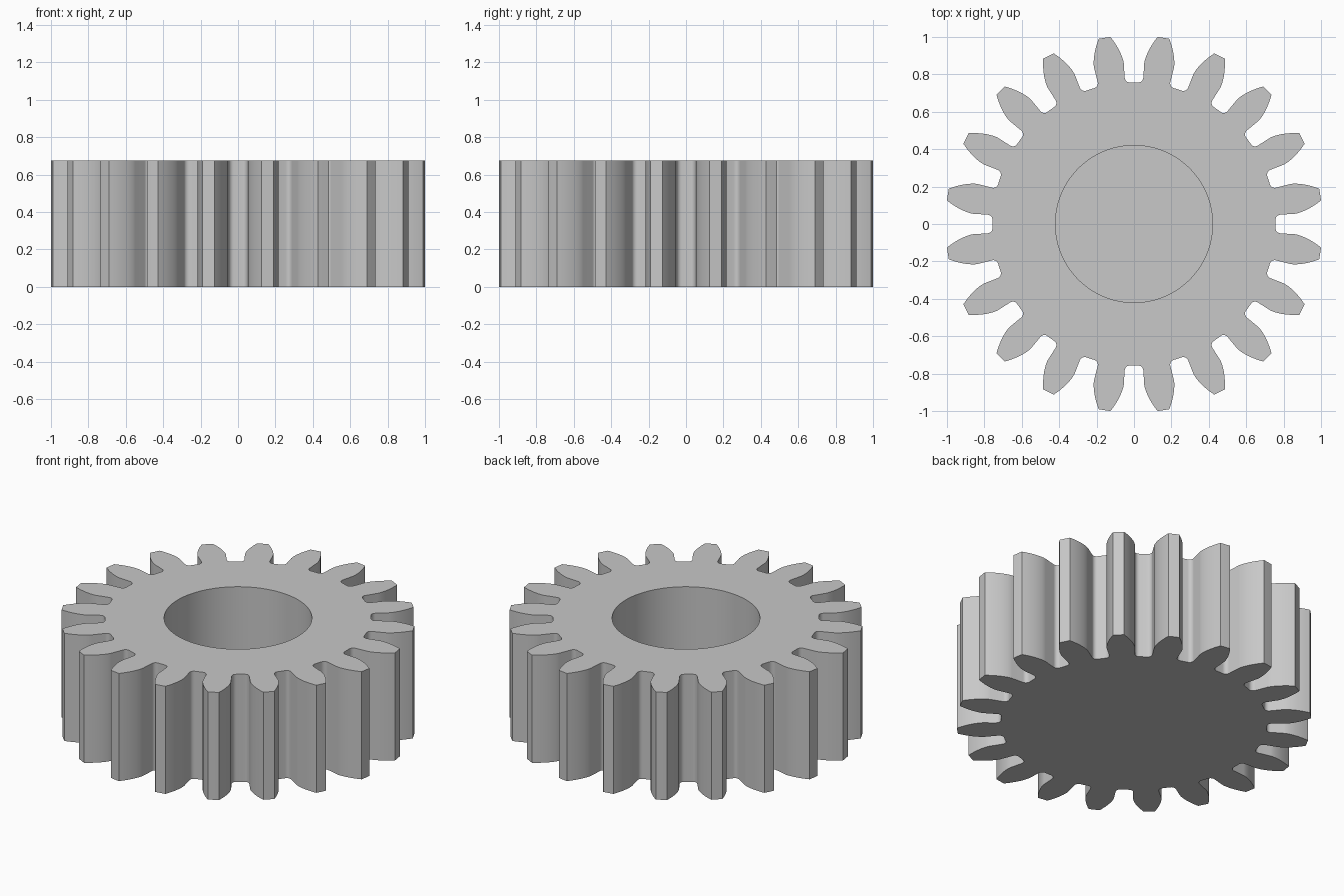
import bpy, bmesh
from math import sin, cos, tan, acos, radians, pi, tau

cube = bpy.data.objects.get("Cube")
if cube:
    bpy.data.objects.remove(cube, do_unlink=True)

TEETH = 20
TIP = 1.008                      # outer radius
PITCH = TIP * TEETH / (TEETH + 2)
BASE = PITCH * cos(radians(20))  # involute base circle
ROOT = 0.757
FILLET = 0.026
HEIGHT, BORE, FLOOR = 0.675, 0.42, 0.12


def involute(r):
    a = acos(min(1, BASE / r))
    return tan(a) - a


def half_angle(r):
    """Half the tooth's angular width at radius r."""
    return pi / (2 * TEETH) + radians(0.854) - involute(max(r, BASE))


def tooth_side():
    """(angle, radius) from the middle of the gap up to the tooth tip corner."""
    pts = []
    edge = half_angle(BASE)
    start = edge + FILLET / ROOT
    for i in range(7):           # rounded root corner
        t = i / 6 * pi / 2
        pts.append((start - FILLET / ROOT * sin(t), ROOT + FILLET * (1 - cos(t))))
    for i in range(11):          # involute flank
        r = BASE + (TIP - BASE) * i / 10
        pts.append((half_angle(r), r))
    return pts


def outline():
    side = tooth_side()
    top = side[-1][0]
    tooth = [(-a, r) for a, r in side] + [(0, TIP)] + [(a, r) for a, r in reversed(side)]
    pts = []
    for n in range(TEETH):
        mid = (n + 0.5) * tau / TEETH
        pts += [(r * cos(mid + a), r * sin(mid + a)) for a, r in tooth]
        gap = mid + pi / TEETH
        pts.append((ROOT * cos(gap), ROOT * sin(gap)))
    return pts


def ring(bm, pts, z):
    return [bm.verts.new((x, y, z)) for x, y in pts]


def wall(bm, a, b):
    for i in range(len(a)):
        j = (i + 1) % len(a)
        bm.faces.new((a[i], a[j], b[j], b[i]))


bm = bmesh.new()
profile = outline()
circle = [(BORE * cos(i * tau / 96), BORE * sin(i * tau / 96)) for i in range(96)]

# Toothed body with closed underside
low, high = ring(bm, profile, 0), ring(bm, profile, HEIGHT)
wall(bm, low, high)
bm.faces.new(low[::-1])

# Blind bore
deep, rim = ring(bm, circle, FLOOR), ring(bm, circle, HEIGHT)
wall(bm, rim, deep)
bm.faces.new(deep)

# Top face around the bore
edges = [e for e in bm.edges if all(abs(v.co.z - HEIGHT) < 1e-5 for v in e.verts)]
bmesh.ops.triangle_fill(bm, edges=edges, use_beauty=True, normal=(0, 0, 1))
bmesh.ops.recalc_face_normals(bm, faces=bm.faces)

mesh = bpy.data.meshes.new("spur_gear")
bm.to_mesh(mesh)
bm.free()
gear = bpy.data.objects.new("spur_gear", mesh)
bpy.context.collection.objects.link(gear)

# Plain grey
grey = bpy.data.materials.new("plain grey")
grey.use_nodes = True
colour = (0.58, 0.58, 0.58, 1)
grey.diffuse_color = colour
grey.node_tree.nodes["Principled BSDF"].inputs["Base Color"].default_value = colour
mesh.materials.append(grey)

bpy.ops.object.select_all(action="DESELECT")
gear.select_set(True)
bpy.context.view_layer.objects.active = gear
bpy.ops.object.shade_smooth_by_angle(angle=radians(30))
